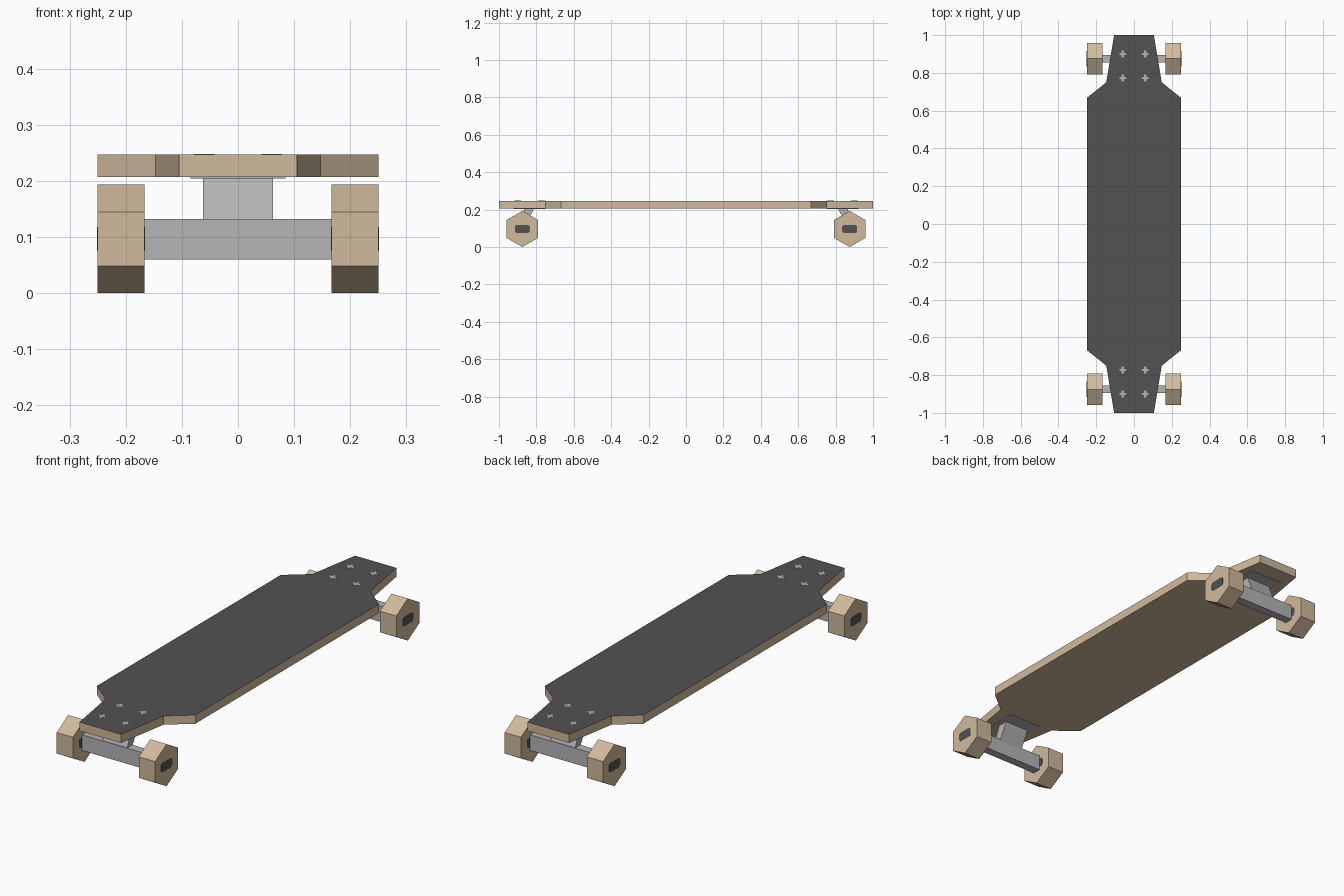
import bpy, bmesh, math
from mathutils import Vector

if "Cube" in bpy.data.objects:
    bpy.data.objects.remove(bpy.data.objects["Cube"])


def material(name, rgb):
    m = bpy.data.materials.new(name)
    m.diffuse_color = (*rgb, 1)
    m.use_nodes = True
    m.node_tree.nodes["Principled BSDF"].inputs["Base Color"].default_value = m.diffuse_color
    return m


wood = material("tan wood", (0.63, 0.49, 0.335))
steel = material("grey steel", (0.46, 0.46, 0.46))
dark = material("dark grip", (0.085, 0.085, 0.085))


def prism(name, points, offset, mats, rule=None):
    """Extrude a closed 3D outline along offset into a solid."""
    bm = bmesh.new()
    base = bm.faces.new([bm.verts.new(p) for p in points])
    ext = bmesh.ops.extrude_face_region(bm, geom=[base], use_keep_orig=True)
    moved = [v for v in ext["geom"] if isinstance(v, bmesh.types.BMVert)]
    bmesh.ops.translate(bm, verts=moved, vec=Vector(offset))
    bmesh.ops.recalc_face_normals(bm, faces=bm.faces[:])
    if rule:
        for f in bm.faces:
            f.material_index = rule(f)
    me = bpy.data.meshes.new(name)
    bm.to_mesh(me)
    bm.free()
    for m in mats:
        me.materials.append(m)
    ob = bpy.data.objects.new(name, me)
    bpy.context.collection.objects.link(ob)
    return ob


def box(name, x, y, z, mat):
    pts = [(x[0], y[0], z[0]), (x[1], y[0], z[0]),
           (x[1], y[1], z[0]), (x[0], y[1], z[0])]
    return prism(name, pts, (0, 0, z[1] - z[0]), [mat])


# Deck: mirrored outline, dark grip on the upward face
quarter = [(0.25, 0.667), (0.147, 0.75), (0.105, 1.0)]
right = [(x, -y) for x, y in reversed(quarter)] + quarter
outline = right + [(-x, y) for x, y in reversed(right)]
prism("deck", [(x, y, 0.207) for x, y in outline], (0, 0, 0.04),
      [wood, dark], lambda f: 1 if f.normal.z > 0.5 else 0)

AXLE_Y, AXLE_Z, R = 0.875, 0.0965, 0.0965

for s, end in ((-1, "front"), (1, "back")):
    cy = s * AXLE_Y

    # Truck: hanger bar, leaning strut and thin base plate
    box(f"{end}_hanger", (-0.168, 0.168), (cy - 0.02, cy + 0.02), (0.06, 0.132), steel)
    side = [(0.895, 0.125), (0.855, 0.125), (0.812, 0.207), (0.862, 0.207)]
    prism(f"{end}_strut", [(-0.062, s * y, z) for y, z in side], (0.124, 0, 0), [steel])
    box(f"{end}_base_plate", (-0.085, 0.085),
        (s * 0.8375 - 0.085, s * 0.8375 + 0.085), (0.2045, 0.207), steel)

    # Cross-shaped bolt heads on the deck
    a, b = 0.018, 0.006
    cross = [(a, -b), (a, b), (b, b), (b, a), (-b, a), (-b, b),
             (-a, b), (-a, -b), (-b, -b), (-b, -a), (b, -a), (b, -b)]
    for bx in (-0.06, 0.06):
        for by in (0.773, 0.9):
            prism(f"{end}_bolt", [(bx + x, s * by + y, 0.2465) for x, y in cross],
                  (0, 0, 0.0015), [steel])

    # Hexagonal wheels with dark hub plates on both faces
    hexagon = [(R * math.sin(i * math.pi / 3), R * math.cos(i * math.pi / 3)) for i in range(6)]
    hub = [(0.04, 0.013), (0.032, 0.021), (-0.032, 0.021), (-0.04, 0.013),
           (-0.04, -0.013), (-0.032, -0.021), (0.032, -0.021), (0.04, -0.013)]
    for d, hand in ((-1, "left"), (1, "right")):
        prism(f"{end}_{hand}_wheel",
              [(d * 0.167, cy + y, AXLE_Z + z) for y, z in hexagon],
              (d * 0.083, 0, 0), [wood])
        for x in (0.166, 0.25):
            prism(f"{end}_{hand}_hub",
                  [(d * x, cy + y, AXLE_Z + z) for y, z in hub],
                  (d * 0.001, 0, 0), [dark])
